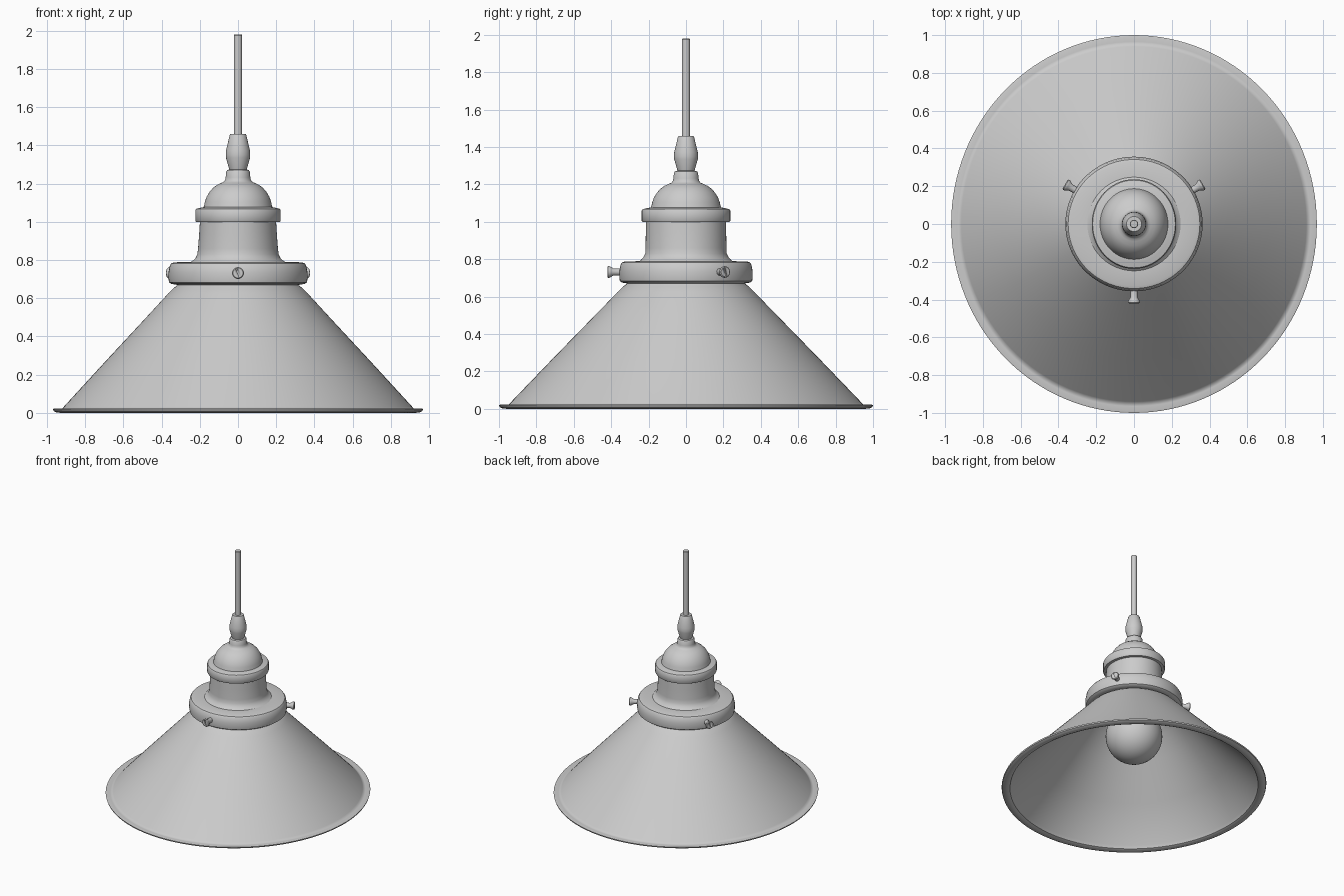
import bpy, bmesh, math
from mathutils import Matrix

TAU = 2 * math.pi


def finish(bm, name, angle=35):
    bmesh.ops.recalc_face_normals(bm, faces=bm.faces)
    me = bpy.data.meshes.new(name)
    bm.to_mesh(me)
    bm.free()
    ob = bpy.data.objects.new(name, me)
    bpy.context.collection.objects.link(ob)
    me.shade_smooth()
    me.set_sharp_from_angle(angle=math.radians(angle))
    return ob


def lathe(name, profile, seg=96, closed=False, angle=35):
    """Revolve (x radius, y radius, z) points; open ends are capped."""
    bm = bmesh.new()
    rings = [[bm.verts.new((rx * math.cos(TAU * i / seg), ry * math.sin(TAU * i / seg), z))
              for i in range(seg)] for rx, ry, z in profile]
    pairs = list(zip(rings, rings[1:]))
    if closed:
        pairs.append((rings[-1], rings[0]))
    else:
        bm.faces.new(rings[0])
        bm.faces.new(rings[-1])
    for a, b in pairs:
        for i in range(seg):
            j = (i + 1) % seg
            bm.faces.new((a[i], a[j], b[j], b[i]))
    return finish(bm, name, angle)


def rounded(points, kx=1.0, ky=1.0):
    return [(r * kx, r * ky, z) for r, z in points]


# Conical shade: thin shell, slightly oval at the flat rim
lathe("shade", [
    (.300, .300, .690), (.312, .312, .672), (.335, .335, .655), (.365, .365, .625),
    (.480, .487, .500), (.700, .718, .263), (.912, .940, .032), (.922, .950, .022),
    (.935, .965, .019), (.962, .992, .023), (.968, 1.00, .020), (.965, .997, .010),
    (.950, .980, .002), (.925, .953, .000), (.908, .936, .008), (.896, .924, .032),
    (.684, .702, .263), (.465, .472, .500), (.352, .352, .622), (.322, .322, .648),
    (.298, .298, .668), (.288, .288, .690)], seg=128, closed=True)

# Wide collar clamping the shade, open towards the bulb
lathe("collar", rounded([
    (.295, .675), (.315, .670), (.345, .675), (.357, .683), (.360, .700), (.360, .735),
    (.353, .772), (.345, .783), (.330, .788), (.245, .790), (.150, .790), (.150, .730),
    (.285, .730)], 1.01, .99), closed=True)

# Socket body with flared foot
lathe("socket_body", [
    (.250, .250, .788), (.236, .240, .797), (.222, .228, .810), (.213, .218, .830),
    (.209, .216, .860), (.203, .215, .940), (.199, .214, 1.005)])

# Ring around the top of the socket
lathe("socket_ring", rounded([
    (.215, .998), (.226, 1.000), (.230, 1.006), (.230, 1.060), (.225, 1.068),
    (.200, 1.074), (.180, 1.078)], .972, 1.03))

# Domed cap with small stepped neck
lathe("dome_cap", rounded([
    (.185, 1.072), (.181, 1.085), (.177, 1.105), (.168, 1.130), (.153, 1.155), (.134, 1.177),
    (.112, 1.193), (.090, 1.203), (.077, 1.209), (.069, 1.218), (.066, 1.232), (.063, 1.262),
    (.058, 1.270), (.044, 1.274)], .98, 1.02))

# Cord grip
lathe("cord_grip", rounded([
    (.044, 1.268), (.047, 1.278), (.063, 1.335), (.064, 1.350), (.063, 1.372),
    (.055, 1.405), (.043, 1.455), (.040, 1.460)]), seg=48, angle=25)

# Hanging cord
lathe("cord", rounded([(.022, 1.44), (.022, 1.976), (.019, 1.98)]), seg=32)

# Bulb: sphere blending into a neck
bulb = [(.21 * math.sin(t), .436 - .21 * math.cos(t))
        for t in [.01 + i * (2.45 - .01) / 28 for i in range(29)]]
bulb += [(.118, .625), (.108, .660), (.104, .700), (.104, .780)]
lathe("bulb", rounded(bulb), seg=64)

# Three thumb screws: lathed along z, then pointed outwards
for k, deg in enumerate((-90, 30, 150)):
    screw = lathe(f"collar_screw_{k + 1}", rounded([
        (.019, .335), (.019, .388), (.028, .403), (.031, .410), (.031, .416), (.026, .421)]), seg=24)
    aim = (Matrix.Translation((0, 0, .732)) @ Matrix.Rotation(math.radians(deg), 4, 'Z')
           @ Matrix.Rotation(math.pi / 2, 4, 'Y'))
    # slot cutter across the head
    bm = bmesh.new()
    bmesh.ops.create_cube(bm, size=1, matrix=aim @ Matrix.Translation((0, 0, .421))
                          @ Matrix.Rotation(.35, 4, 'Z') @ Matrix.Diagonal((.045, .007, .012, 1)))
    cutter = finish(bm, f"slot_cutter_{k + 1}")
    cutter.hide_render = True
    cutter.hide_viewport = True
    screw.data.transform(aim)
    mod = screw.modifiers.new("slot", 'BOOLEAN')
    mod.operation = 'DIFFERENCE'
    mod.object = cutter
